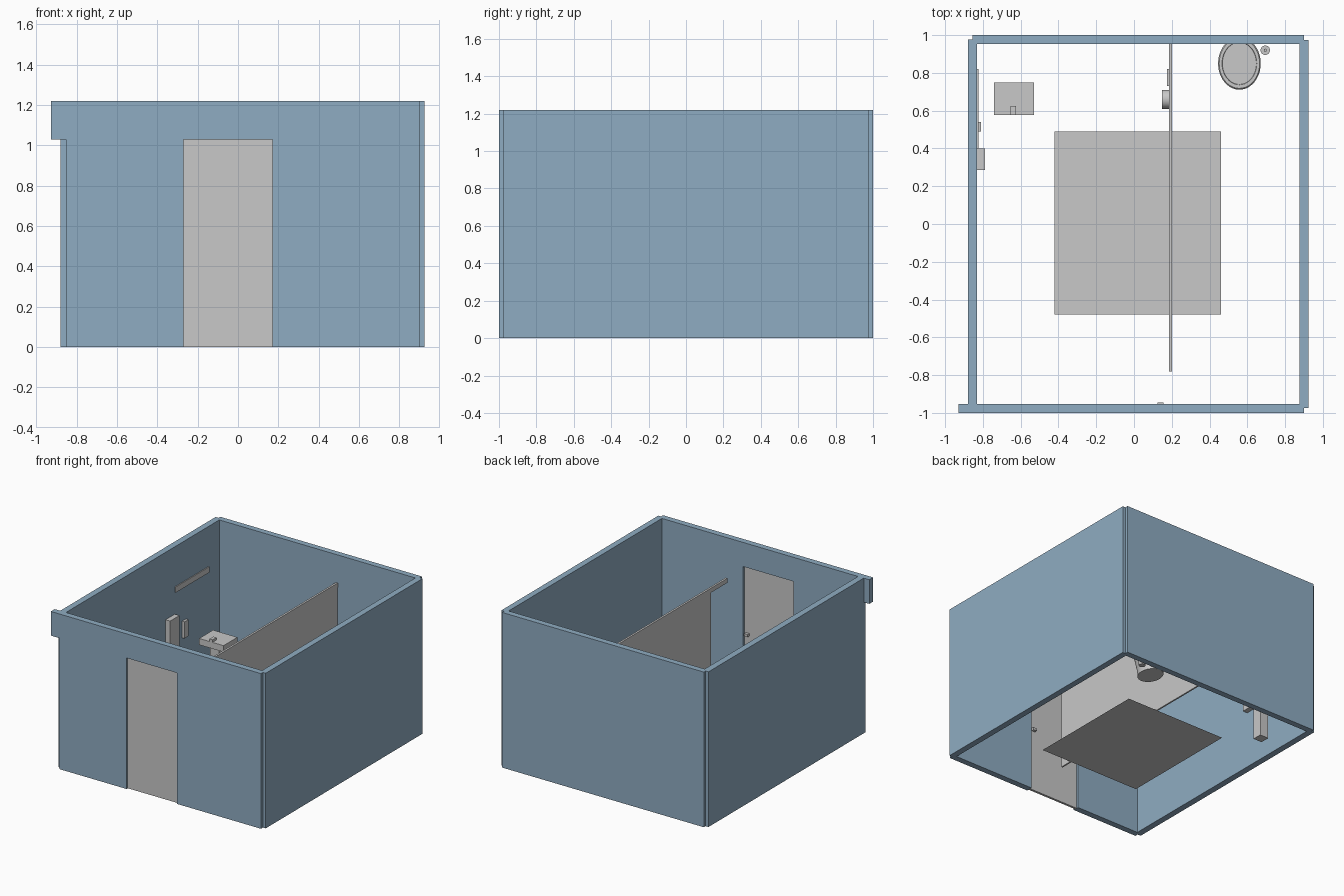
import bpy, bmesh, math

if "Cube" in bpy.data.objects:
    bpy.data.objects.remove(bpy.data.objects["Cube"])


def material(name, rgb):
    m = bpy.data.materials.new(name)
    m.diffuse_color = (*rgb, 1)
    m.use_nodes = True
    m.node_tree.nodes["Principled BSDF"].inputs["Base Color"].default_value = m.diffuse_color
    return m


BLUE = material("wall_blue", (0.275, 0.413, 0.539))
GREY = material("light_grey", (0.578, 0.578, 0.578))


def finish(name, bm, mat, smooth=False):
    bmesh.ops.recalc_face_normals(bm, faces=bm.faces)
    me = bpy.data.meshes.new(name)
    bm.to_mesh(me)
    bm.free()
    me.materials.append(mat)
    ob = bpy.data.objects.new(name, me)
    bpy.context.collection.objects.link(ob)
    if smooth:
        bpy.ops.object.select_all(action='DESELECT')
        ob.select_set(True)
        bpy.context.view_layer.objects.active = ob
        bpy.ops.object.shade_smooth_by_angle(angle=math.radians(35))
    return ob


def box(name, x, y, z, mat=GREY):
    """Box from (min, max) ranges on each axis."""
    bm = bmesh.new()
    bmesh.ops.create_cube(bm, size=1)
    for v in bm.verts:
        v.co = [(a + b) / 2 + c * (b - a) for c, (a, b) in zip(v.co, (x, y, z))]
    return finish(name, bm, mat)


def loft(name, cx, cy, rings, n=40, axis='z'):
    """Stack of ellipses (rx, ry, height) with capped ends."""
    bm = bmesh.new()
    loops = []
    for rx, ry, h in rings:
        loop = []
        for i in range(n):
            a = 2 * math.pi * i / n
            p, q = rx * math.cos(a), ry * math.sin(a)
            co = (cx + p, cy + q, h) if axis == 'z' else (h, cx + p, cy + q)
            loop.append(bm.verts.new(co))
        loops.append(loop)
    for lo, hi in zip(loops, loops[1:]):
        for i in range(n):
            j = (i + 1) % n
            bm.faces.new((lo[i], lo[j], hi[j], hi[i]))
    bm.faces.new(loops[0][::-1])
    bm.faces.new(loops[-1])
    return finish(name, bm, GREY, True)


H, DOOR_H = 1.22, 1.03

# Room walls, with a doorway and a header that overhangs on the left
box("left_wall", (-0.88, -0.83), (-0.975, 0.978), (0, H), BLUE)
box("right_wall", (0.876, 0.924), (-0.975, 0.975), (0, H), BLUE)
box("back_wall", (-0.855, 0.90), (0.953, 1.0), (0, H), BLUE)
box("front_wall_left", (-0.852, -0.27), (-1.0, -0.952), (0, DOOR_H), BLUE)
box("front_wall_right", (0.17, 0.90), (-1.0, -0.952), (0, DOOR_H), BLUE)
box("front_header", (-0.928, 0.90), (-1.0, -0.952), (DOOR_H, H), BLUE)

# Door and its inner handle
box("door", (-0.27, 0.17), (-0.985, -0.967), (0, DOOR_H))
box("door_handle", (0.125, 0.155), (-0.967, -0.945), (0.49, 0.51))

# Floor mat and drain
bm = bmesh.new()
bm.faces.new([bm.verts.new(p) for p in
              ((-0.42, -0.48, 0), (0.46, -0.48, 0), (0.46, 0.49, 0), (-0.42, 0.49, 0))])
finish("floor_mat", bm, GREY)
loft("floor_drain", 0.29, -0.41, [(0.013, 0.013, 0.001), (0.013, 0.013, 0.005)], 16)

# Partition with a longer top rail
box("partition", (0.187, 0.199), (-0.58, 0.955), (0, 0.97))
box("partition_rail", (0.185, 0.201), (-0.78, 0.955), (0.965, 1.0))
loft("paper_roll", 0.66, 0.45, [(0.05, 0.05, 0.147), (0.05, 0.05, 0.187)], 32, 'x')
box("partition_plate", (0.174, 0.187), (0.73, 0.82), (0.45, 0.54))

# Basin with pedestal and tap
box("basin", (-0.742, -0.53), (0.577, 0.75), (0.405, 0.455))
box("basin_pedestal", (-0.68, -0.605), (0.625, 0.70), (0, 0.405))
box("tap", (-0.653, -0.626), (0.577, 0.625), (0.455, 0.475))

# Toilet: tapered bowl, rounded rim and recessed lid
loft("toilet", 0.558, 0.85, [(0.085, 0.105, 0.0), (0.088, 0.108, 0.05),
                             (0.105, 0.128, 0.14), (0.113, 0.139, 0.18),
                             (0.113, 0.139, 0.192), (0.107, 0.132, 0.2),
                             (0.092, 0.113, 0.2), (0.090, 0.111, 0.194)])

# Brush holder with thin handle
loft("brush_holder", 0.695, 0.92, [(0.025, 0.025, 0), (0.025, 0.025, 0.1),
                                   (0.008, 0.008, 0.1), (0.008, 0.008, 0.18)], 24)

# Fittings on the left wall
box("towel_dispenser", (-0.83, -0.79), (0.285, 0.40), (0.45, 0.69))
box("soap_dispenser", (-0.83, -0.81), (0.49, 0.54), (0.47, 0.60))
box("wall_strip", (-0.83, -0.823), (0.40, 0.82), (0.86, 0.905))
